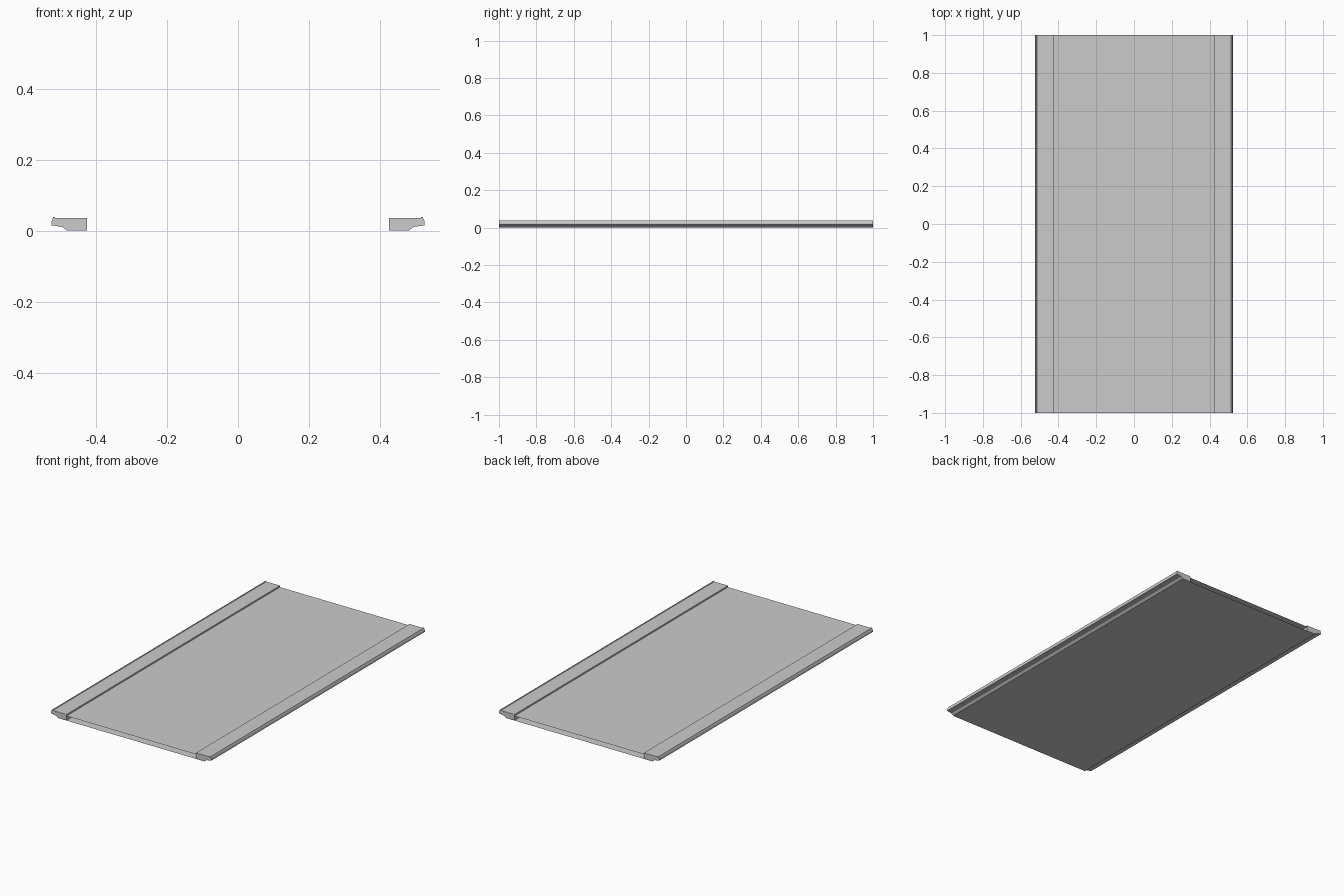
import bpy

if "Cube" in bpy.data.objects:
    bpy.data.objects.remove(bpy.data.objects["Cube"])

HALF_LENGTH = 1.0


def make_object(name, verts, faces):
    mesh = bpy.data.meshes.new(name)
    mesh.from_pydata(verts, [], faces)
    mesh.update()
    obj = bpy.data.objects.new(name, mesh)
    bpy.context.collection.objects.link(obj)
    return obj


def make_rail(name, side, profile):
    # Extrude the (x, z) cross-section along y and cap both ends
    pts = [(side * x, z) for x, z in profile]
    if side < 0:
        pts.reverse()
    n = len(pts)
    verts = [(x, y, z) for y in (-HALF_LENGTH, HALF_LENGTH) for x, z in pts]
    faces = [tuple(range(n)), tuple(reversed(range(n, 2 * n)))]
    faces += [(i, i + n, (i + 1) % n + n, (i + 1) % n) for i in range(n)]
    return make_object(name, verts, faces)


def make_sheet(name, half_width, z, up):
    w, l = half_width, HALF_LENGTH
    verts = [(-w, -l, z), (w, -l, z), (w, l, z), (-w, l, z)]
    return make_object(name, verts, [(0, 1, 2, 3) if up else (3, 2, 1, 0)])


# Edge rails: flat top, small lip, chamfered underside
rail_profile = [
    (0.425, 0.001), (0.481, 0.001), (0.494, 0.011), (0.525, 0.016),
    (0.525, 0.027), (0.520, 0.039), (0.516, 0.039), (0.514, 0.036),
    (0.425, 0.036),
]
make_rail("right_rail", 1, rail_profile)
make_rail("left_rail", -1, rail_profile)

# Panel skins: recessed top sheet and flush bottom sheet, open at the ends
make_sheet("top_sheet", 0.425, 0.027, True)
make_sheet("bottom_sheet", 0.481, 0.0, False)
